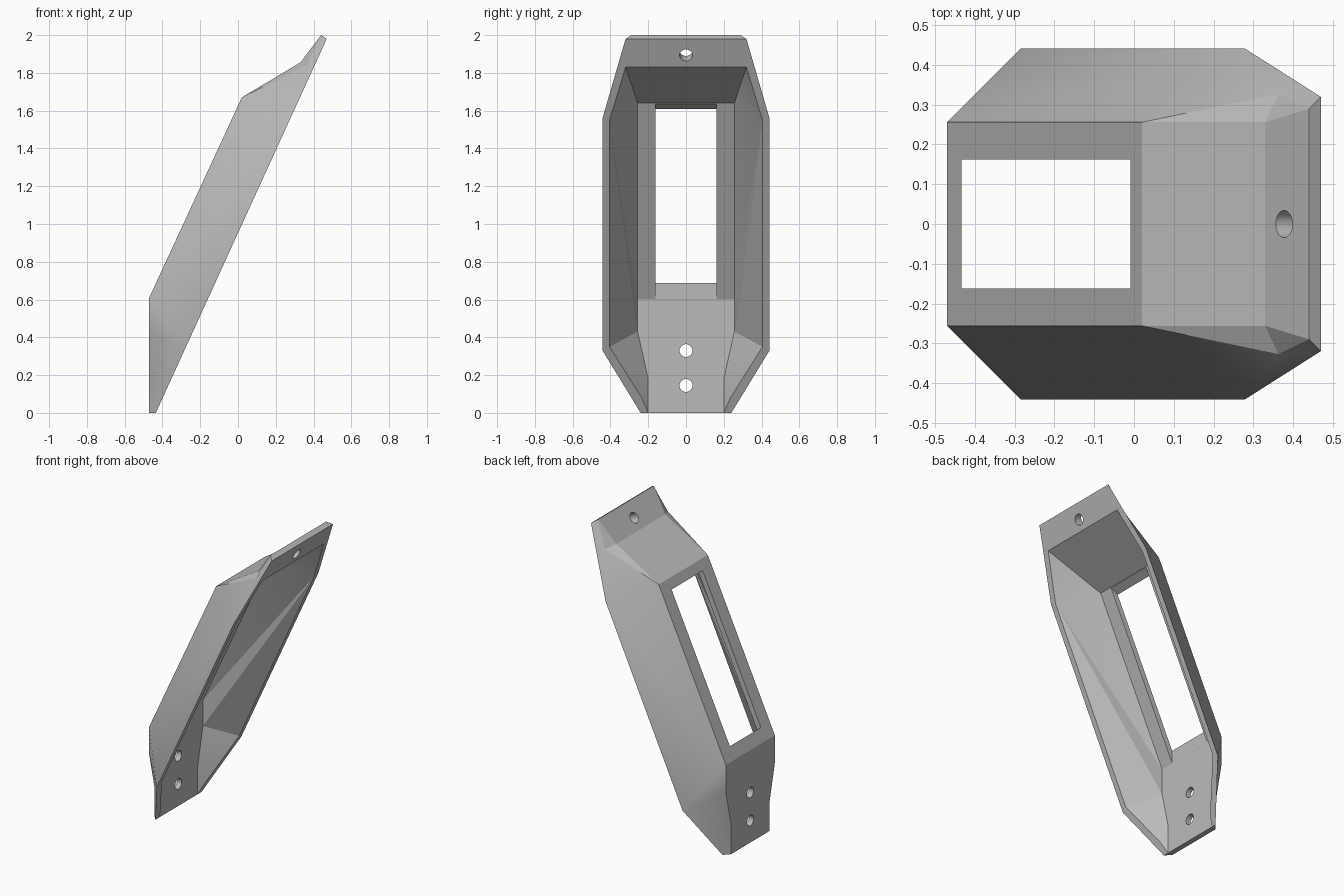
import bpy, bmesh, math
from mathutils import Vector, Matrix

old = bpy.data.objects.get("Cube")
if old:
    bpy.data.objects.remove(old, do_unlink=True)

grey = bpy.data.materials.new("matte grey")
grey.use_nodes = True
grey.diffuse_color = (0.5, 0.5, 0.5, 1)
grey.node_tree.nodes["Principled BSDF"].inputs["Base Color"].default_value = (0.5, 0.5, 0.5, 1)


def rim(y, z):
    """Point on the sloping open side."""
    return (-0.435 + 0.457 * z, y, z)


# Corners of one half of the shell
corner = {
    # outside skin
    "foot": (-0.47, 0.2, 0), "ankle": (-0.47, 0.2, 0.19), "shin": (-0.47, 0.256, 0.43),
    "knee": (-0.47, 0.256, 0.61), "shoulder": (0.02, 0.256, 1.67),
    "neck": (0.33, 0.256, 1.855), "ear": (0.363, 0.327, 1.84), "top": (0.44, 0.29, 2),
    # outer rim
    "rim_foot": rim(0.24, 0), "rim_low": rim(0.442, 0.33),
    "rim_high": rim(0.442, 1.56), "rim_top": rim(0.32, 1.98),
    # inner rim
    "lip_foot": rim(0.235, 0.08), "lip_low": rim(0.405, 0.35),
    "lip_high": rim(0.405, 1.55), "lip_top": rim(0.32, 1.83),
    # inside skin
    "in_foot": (-0.435, 0.2, 0), "in_ankle": (-0.435, 0.2, 0.18), "in_shin": (-0.435, 0.256, 0.43),
    "in_knee": (-0.435, 0.256, 0.6), "in_shoulder": (0.045, 0.256, 1.64),
}

# Ring of panels that cross the middle
ring = ["foot", "ankle", "shin", "knee", "shoulder", "neck", "top", "rim_top", "lip_top",
        "in_shoulder", "in_knee", "in_shin", "in_ankle", "in_foot"]

# Panels on each flank: outside, rim, inside
flank = [
    ("foot", "ankle", "rim_foot"),
    ("ankle", "rim_low", "rim_foot"),
    ("ankle", "shin", "rim_low"),
    ("shin", "knee", "rim_low"),
    ("knee", "shoulder", "rim_high", "rim_low"),
    ("shoulder", "ear", "rim_high"),
    ("ear", "rim_top", "rim_high"),
    ("shoulder", "neck", "ear"),
    ("neck", "top", "ear"),
    ("ear", "top", "rim_top"),
    ("rim_foot", "rim_low", "lip_low", "lip_foot"),
    ("rim_low", "rim_high", "lip_high", "lip_low"),
    ("rim_high", "rim_top", "lip_top", "lip_high"),
    ("foot", "rim_foot", "in_foot"),
    ("rim_foot", "lip_foot", "in_foot"),
    ("in_foot", "lip_foot", "in_ankle"),
    ("in_ankle", "lip_foot", "lip_low", "in_shin"),
    ("in_shin", "lip_low", "lip_high"),
    ("in_shin", "lip_high", "in_knee"),
    ("in_knee", "lip_high", "in_shoulder"),
    ("in_shoulder", "lip_high", "lip_top"),
]


def new_object(name, bm):
    bmesh.ops.recalc_face_normals(bm, faces=bm.faces)
    mesh = bpy.data.meshes.new(name)
    bm.to_mesh(mesh)
    bm.free()
    mesh.materials.append(grey)
    obj = bpy.data.objects.new(name, mesh)
    bpy.context.collection.objects.link(obj)
    return obj


# Shell
bm = bmesh.new()
left = {n: bm.verts.new(p) for n, p in corner.items()}
right = {n: bm.verts.new((p[0], -p[1], p[2])) for n, p in corner.items()}
for a, b in zip(ring, ring[1:] + ring[:1]):
    bm.faces.new((left[a], left[b], right[b], right[a]))
for panel in flank:
    for side in (left, right):
        bm.faces.new([side[n] for n in panel])
bmesh.ops.triangulate(bm, faces=[f for f in bm.faces if len(f.verts) > 3])
shell = new_object("bracket_shell", bm)

# Window cutter, flush with the inner end walls
bm = bmesh.new()
profile = [(-0.434, 0.58), (-0.434, 1.38), (0.05, 1.64), (0.1, 1.5)]
base = bm.faces.new([bm.verts.new((x, -0.162, z)) for x, z in profile])
grown = bmesh.ops.extrude_face_region(bm, geom=[base])["geom"]
bmesh.ops.translate(bm, vec=(0, 0.324, 0),
                    verts=[g for g in grown if isinstance(g, bmesh.types.BMVert)])
# The extrusion may drop the starting face, so close any open end
bmesh.ops.holes_fill(bm, edges=[e for e in bm.edges if e.is_boundary])
cutters = [new_object("window_cutter", bm)]


# Screw hole cutters
def hole(name, centre, axis, depth):
    bm = bmesh.new()
    turn = Vector(axis).to_track_quat("Z", "Y").to_matrix().to_4x4()
    bmesh.ops.create_cone(bm, cap_ends=True, segments=32, radius1=0.034, radius2=0.034,
                          depth=depth, matrix=Matrix.Translation(centre) @ turn)
    cutters.append(new_object(name, bm))


hole("lower_hole_cutter", (-0.45, 0, 0.145), (1, 0, 0), 0.2)
hole("upper_hole_cutter", (-0.45, 0, 0.33), (1, 0, 0), 0.2)
hole("top_hole_cutter", (0.405, 0, 1.905), (0.908, 0, -0.42), 0.3)

for cutter in cutters:
    cutter.hide_render = True
    mod = shell.modifiers.new(cutter.name, "BOOLEAN")
    mod.operation = "DIFFERENCE"
    mod.solver = "EXACT"
    mod.object = cutter

# Bake the cuts, then shade
bpy.context.view_layer.update()
graph = bpy.context.evaluated_depsgraph_get()
shell_mesh = bpy.data.meshes.new_from_object(shell.evaluated_get(graph))
shell.modifiers.clear()
shell.data = shell_mesh
for cutter in cutters:
    bpy.data.objects.remove(cutter, do_unlink=True)

bpy.ops.object.select_all(action="DESELECT")
shell.select_set(True)
bpy.context.view_layer.objects.active = shell
bpy.ops.object.shade_smooth_by_angle(angle=math.radians(20))
